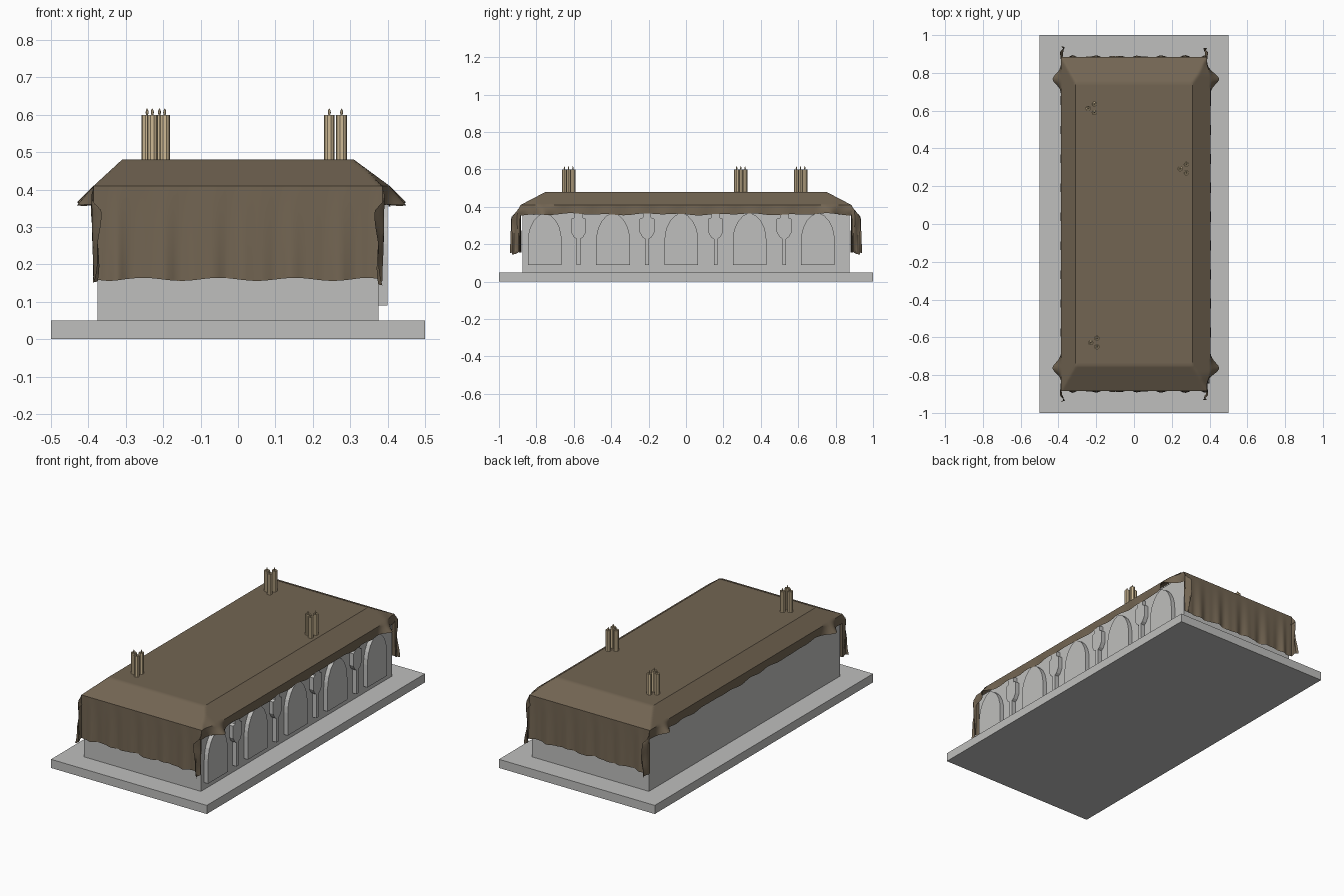
import bpy, bmesh, math
from mathutils import Vector

if "Cube" in bpy.data.objects:
    bpy.data.objects.remove(bpy.data.objects["Cube"])


def material(name, rgb):
    m = bpy.data.materials.new(name)
    m.diffuse_color = (*rgb, 1)
    m.use_nodes = True
    m.node_tree.nodes["Principled BSDF"].inputs["Base Color"].default_value = m.diffuse_color
    return m


STONE = material("grey stone", (0.52, 0.52, 0.51))
CLOTH = material("brown cloth", (0.17, 0.13, 0.085))
WAX = material("cream wax", (0.62, 0.49, 0.30))


def finish(bm, name, mat, smooth=False):
    me = bpy.data.meshes.new(name)
    bm.to_mesh(me)
    bm.free()
    me.materials.append(mat)
    ob = bpy.data.objects.new(name, me)
    bpy.context.collection.objects.link(ob)
    if smooth:
        bpy.context.view_layer.objects.active = ob
        ob.select_set(True)
        bpy.ops.object.shade_smooth_by_angle(angle=math.radians(35))
        ob.select_set(False)
    return ob


def stack(name, levels, mat):
    """Closed block through rectangles (half x, half y, z)."""
    bm = bmesh.new()
    rings = [[bm.verts.new((sx * hx, sy * hy, z)) for sx, sy in ((-1, -1), (1, -1), (1, 1), (-1, 1))]
             for hx, hy, z in levels]
    for a, b in zip(rings, rings[1:]):
        for i in range(4):
            j = (i + 1) % 4
            bm.faces.new((a[i], a[j], b[j], b[i]))
    bm.faces.new(rings[0][::-1])
    bm.faces.new(rings[-1])
    return finish(bm, name, mat)


def relief(name, outline, y0, x0=0.37, x1=0.4):
    """Raised plate on the right wall from a (y, z) outline."""
    bm = bmesh.new()
    f = bm.faces.new([bm.verts.new((x0, y0 + y, z)) for y, z in outline])
    r = bmesh.ops.extrude_face_region(bm, geom=[f])
    vs = [v for v in r["geom"] if isinstance(v, bmesh.types.BMVert)]
    bmesh.ops.translate(bm, verts=vs, vec=(x1 - x0, 0, 0))
    bmesh.ops.recalc_face_normals(bm, faces=bm.faces)
    return finish(bm, name, STONE)


# Plinth and tomb body with chamfered lid
stack("plinth", [(0.5, 1.0, 0), (0.5, 1.0, 0.05)], STONE)
stack("tomb_body", [(0.375, 0.875, 0.05), (0.375, 0.875, 0.395), (0.30, 0.74, 0.468)], STONE)

# Pointed arches and slender columns on the right wall
half = [(0.09, 0.09), (0.09, 0.22), (0.087, 0.255), (0.078, 0.29), (0.06, 0.325), (0.035, 0.352)]
arch = half + [(0, 0.37)] + [(-y, z) for y, z in reversed(half)]
half = [(0.01, 0.09), (0.01, 0.228), (0.025, 0.238), (0.04, 0.265), (0.04, 0.335),
        (0.022, 0.342), (0.022, 0.375)]
column = half + [(-y, z) for y, z in reversed(half)]
for i in range(5):
    relief("arch_panel", arch, -0.755 + 0.365 * i)
for i in range(4):
    relief("wall_column", column, -0.575 + 0.3667 * i)

# Draped cloth: a flat sheet folded over the lid, with loose corner ears
TX, TY, OX, OY = 0.31, 0.75, 0.15, 0.39


def lin(a, b, n):
    return [a + (b - a) * i / n for i in range(n)]


def step(t):
    t = max(0.0, min(1.0, t))
    return t * t * (3 - 2 * t)


def drape(u, v):
    sx, sy = math.copysign(1, u), math.copysign(1, v)
    a, b = max(0, abs(u) - TX), max(0, abs(v) - TY)
    ca, cb = min(a / 0.10, 1), min(b / 0.14, 1)
    ha, hb = max(0, a - 0.10), max(0, b - 0.14)
    # long side reaches further out over the raised panels
    out = 0.076
    if sx > 0:
        out += 0.019 * (1 - step((abs(v) - 0.78) / 0.08))
    x = min(abs(u), TX) + out * ca
    y = min(abs(v), TY) + 0.134 * cb
    fall_x = 0.07 * ca + ha * (1 + 0.12 * math.sin(v * 23) * math.sin(v * 9 + 1))
    fall_y = 0.07 * cb + hb
    z = 0.48 - max(fall_x, fall_y)
    # side hem kicks out beside the end flaps
    x += 0.045 * ha / 0.05 * math.exp(-((abs(v) - 0.765) / 0.04) ** 2)
    x += 0.003 * ha / 0.05 * math.sin(v * 41)
    # ears at the corners and ripples on the end flaps
    ear = ha / 0.05 * step((b - 0.06) / 0.14)
    y += 0.048 * ear
    x += 0.018 * ear * math.sin(math.pi * ha / 0.05 * 1.3 + hb * 9)
    z -= 0.012 * ear
    h = hb / 0.25
    y += h * (0.005 * math.sin(u * 52) + 0.003 * math.sin(u * 95 + 1)) + 0.002 * h
    z -= 0.004 * h * math.sin(u * 31)
    return Vector((sx * x, sy * y, z))


us = lin(-TX - OX, -TX, 15) + lin(-TX, TX, 50) + lin(TX, TX + OX, 15) + [TX + OX]
vs = lin(-TY - OY, -TY, 39) + lin(-TY, TY, 90) + lin(TY, TY + OY, 39) + [TY + OY]
bm = bmesh.new()
grid = [[bm.verts.new(drape(u, v)) for u in us] for v in vs]
for r0, r1 in zip(grid, grid[1:]):
    for i in range(len(us) - 1):
        bm.faces.new((r0[i], r0[i + 1], r1[i + 1], r1[i]))
finish(bm, "draped_cloth", CLOTH, True)


# Candles: turned profile with a shallow melted rim and a small flame
def lathe(name, profile, cx, cy, n=10):
    bm = bmesh.new()
    rings = [[bm.verts.new((cx + r * math.cos(2 * math.pi * k / n),
                            cy + r * math.sin(2 * math.pi * k / n), z)) for k in range(n)]
             for r, z in profile]
    for a, b in zip(rings, rings[1:]):
        for k in range(n):
            j = (k + 1) % n
            bm.faces.new((a[k], a[j], b[j], b[k]))
    bm.faces.new(rings[0][::-1])
    bm.faces.new(rings[-1])
    return finish(bm, name, WAX, True)


for cx, cy in ((-0.222, 0.612), (0.265, 0.293), (-0.208, -0.628)):
    for dx, dy in ((-0.021, 0), (0.012, 0.023), (0.012, -0.022)):
        lathe("candle", [(0.0145, 0.475), (0.0145, 0.60), (0.010, 0.60), (0.008, 0.594)],
              cx + dx, cy + dy)
        lathe("flame", [(0.001, 0.592), (0.002, 0.598), (0.0042, 0.606), (0.003, 0.612), (0.0005, 0.617)],
              cx + dx, cy + dy, 6)
